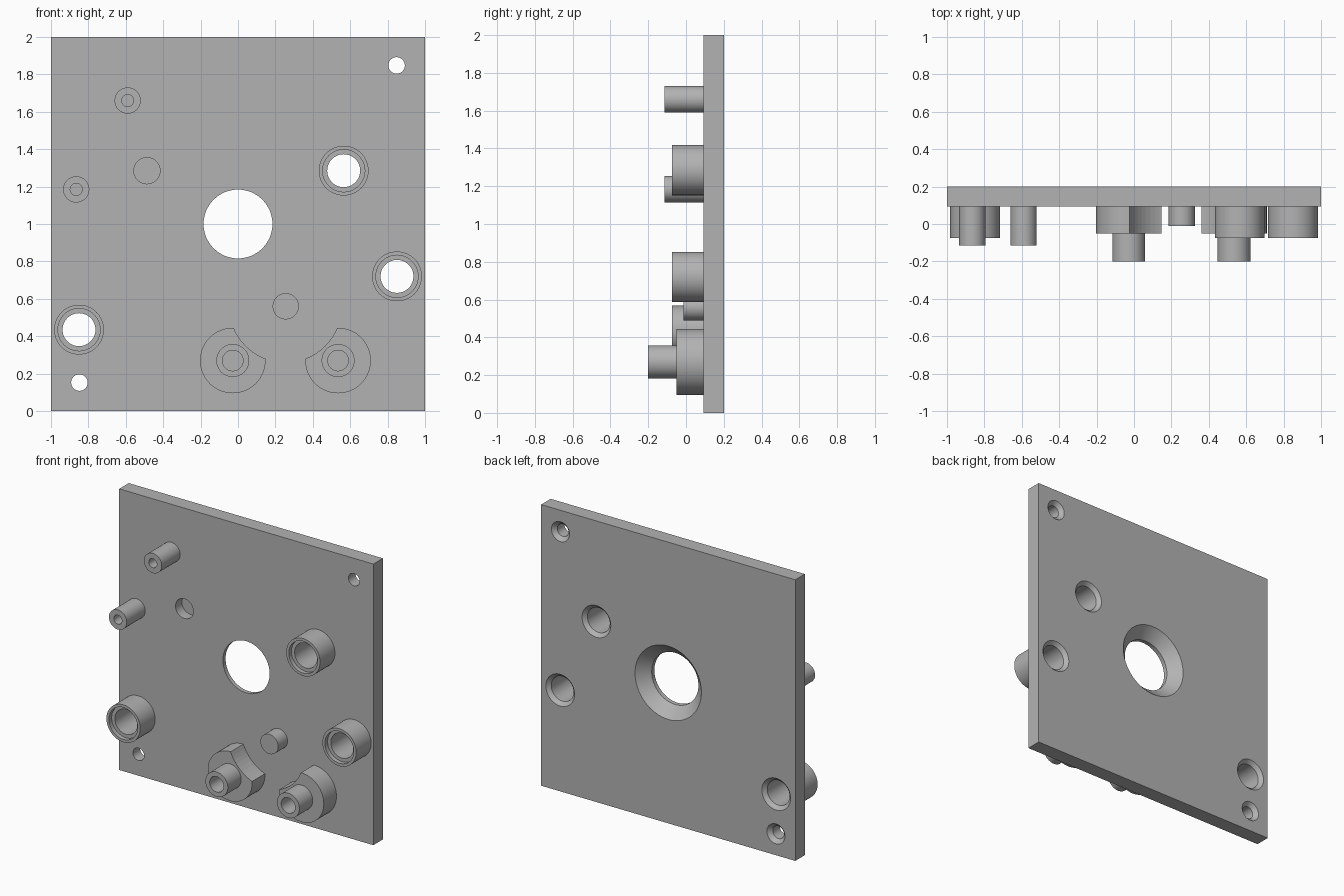
import bpy, bmesh, math
from mathutils import Vector

default = bpy.data.objects.get("Cube")
if default:
    bpy.data.objects.remove(default, do_unlink=True)

grey = bpy.data.materials.new("plain grey")
grey.use_nodes = True
colour = (0.45, 0.45, 0.45, 1)
grey.diffuse_color = colour
grey.node_tree.nodes["Principled BSDF"].inputs["Base Color"].default_value = colour

FACE, BACK, OUT = 0.093, 0.2, 0.3   # plate front, plate back, cutter overshoot
SEGMENTS = 64


def add_object(name, bm):
    bmesh.ops.recalc_face_normals(bm, faces=bm.faces[:])
    mesh = bpy.data.meshes.new(name)
    bm.to_mesh(mesh)
    bm.free()
    mesh.materials.append(grey)
    obj = bpy.data.objects.new(name, mesh)
    bpy.context.collection.objects.link(obj)
    return obj


def lathe(name, x, z, profile):
    """Turn a closed (radius, y) profile around an axis along y."""
    bm = bmesh.new()
    verts = [bm.verts.new((x + r, y, z)) for r, y in profile]
    edges = [bm.edges.new((verts[i - 1], verts[i])) for i in range(len(verts))
             if profile[i - 1][0] or profile[i][0]]
    bmesh.ops.spin(bm, geom=verts + edges, cent=Vector((x, 0, z)), axis=(0, 1, 0),
                   angle=math.tau, steps=SEGMENTS, use_merge=False)
    bmesh.ops.remove_doubles(bm, verts=bm.verts[:], dist=0.0001)
    return add_object(name, bm)


def cut(obj, cutters):
    for cutter in cutters:
        mod = obj.modifiers.new("cut", 'BOOLEAN')
        mod.operation = 'DIFFERENCE'
        mod.solver = 'EXACT'
        mod.object = cutter
    graph = bpy.context.evaluated_depsgraph_get()
    result = bpy.data.meshes.new_from_object(obj.evaluated_get(graph))
    obj.modifiers.clear()
    obj.data = result
    for cutter in cutters:
        bpy.data.objects.remove(cutter, do_unlink=True)


def hole(x, z, radius, chamfer):
    """Through hole cutter, widened at the back of the plate."""
    wide = radius + chamfer
    return lathe("hole_cutter", x, z, [(0, -OUT), (radius, -OUT), (radius, BACK - chamfer),
                                       (wide, BACK), (wide, OUT), (0, OUT)])


parts = []
sleeves = {"upper": (0.565, 1.285), "right": (0.85, 0.72), "left": (-0.85, 0.435)}

# Plate with its window, screw holes, sleeve holes and blind recess
bm = bmesh.new()
bmesh.ops.create_cube(bm, size=1)
for v in bm.verts:
    v.co = (v.co.x * 2, BACK if v.co.y > 0 else FACE, v.co.z * 2 + 1)
plate = add_object("plate", bm)
cutters = [hole(0, 1, 0.184, 0.077)]
cutters += [hole(s * 0.848, 1 + s * 0.848, 0.044, 0.027) for s in (1, -1)]
cutters += [hole(x, z, 0.088, 0.025) for x, z in sleeves.values()]
cutters.append(lathe("recess_cutter", -0.487, 1.285,
                     [(0, 0), (0.07, 0), (0.07, 0.165), (0, 0.165)]))
cut(plate, cutters)
parts.append(plate)

# Sleeves with a stepped mouth
for side, (x, z) in sleeves.items():
    parts.append(lathe(side + "_sleeve", x, z, [
        (0.088, FACE), (0.133, FACE), (0.133, -0.075), (0.113, -0.075),
        (0.113, -0.045), (0.088, -0.045)]))


def post(name, x, z, radius, bore, base, tip, floor):
    return lathe(name, x, z, [(0, base), (radius, base), (radius, tip),
                              (bore, tip), (bore, floor), (0, floor)])


# Slim hollow posts and the solid peg
parts.append(post("upper_post", -0.59, 1.66, 0.07, 0.032, FACE, -0.115, 0.06))
parts.append(post("lower_post", -0.865, 1.185, 0.07, 0.032, FACE, -0.115, 0.06))
parts.append(lathe("peg", 0.255, 0.56, [(0, FACE), (0.07, FACE), (0.07, -0.012), (0, -0.012)]))

# Round pads scooped around the peg, each carrying a hollow post
for side, x in (("left", -0.028), ("right", 0.535)):
    pad = lathe(side + "_pad", x, 0.27, [(0, FACE), (0.175, FACE), (0.175, -0.05), (0, -0.05)])
    cut(pad, [lathe("scoop_cutter", 0.2535, 0.56, [(0, -OUT), (0.3, -OUT), (0.3, OUT), (0, OUT)])])
    parts.append(pad)
    parts.append(post(side + "_pad_post", x, 0.27, 0.088, 0.055, -0.05, -0.2, -0.06))

# Smooth round walls, sharp rims
bpy.ops.object.select_all(action='DESELECT')
for obj in parts:
    obj.select_set(True)
bpy.context.view_layer.objects.active = plate
bpy.ops.object.shade_smooth_by_angle(angle=math.radians(30))
